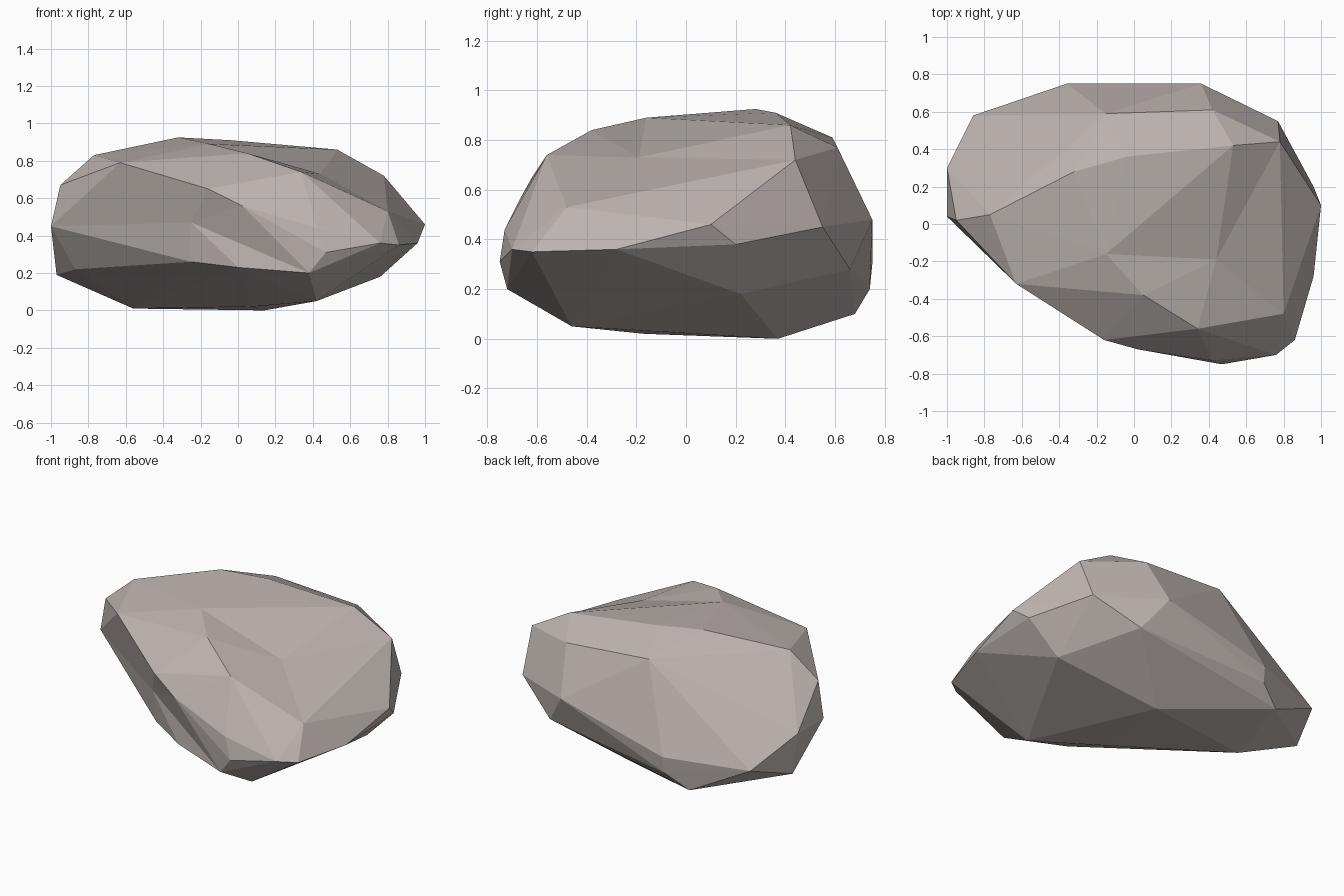
import bpy, bmesh
from mathutils import Vector

# corner points of the boulder, grouped by region
underside = [(.14, .37, 0), (-.56, .27, .01), (.07, -.17, .02), (.42, -.46, .05),
             (.76, .22, .18), (-.5, .68, .1), (-.7, .22, .1)]
front = [(.38, -.72, .2), (0, -.6, .23), (-.25, -.47, .26), (-.87, .12, .22),
         (.47, -.75, .31), (.76, -.7, .36), (.42, -.73, .44), (.02, -.67, .56),
         (-.16, -.62, .65), (-.57, -.27, .41)]
right = [(.86, -.62, .35), (.96, -.28, .36), (1, .1, .46), (.96, .2, .38),
         (.77, .55, .45), (.8, -.48, .53), (.78, .44, .72)]
back = [(.36, .75, .48), (-.36, .75, .3), (-.36, .74, .2), (.5, .66, .28),
        (-.86, .58, .28)]
left = [(-.97, .31, .19), (-1, .3, .45), (-1, .04, .45), (-.95, .02, .67)]
top = [(-.77, .05, .83), (-.63, -.32, .79), (-.32, .28, .925), (-.04, .36, .91),
       (.53, .42, .86), (-.15, .59, .81), (.42, .61, .77), (-.15, -.16, .89),
       (.05, -.38, .84), (.34, -.56, .74)]

# hollows: a point just outside the hull, then the shift that sinks it
hollows = [((.44, -.19, .82), (0, 0, -.09)),
           ((-.25, -.565, .47), (0, .06, 0))]

bm = bmesh.new()
for p in underside + front + right + back + left + top:
    bm.verts.new(p)
sunk = [(bm.verts.new(p), Vector(d)) for p, d in hollows]
bmesh.ops.convex_hull(bm, input=bm.verts[:])
for v, d in sunk:
    if v.link_faces:
        v.co += d
bmesh.ops.delete(bm, geom=[v for v in bm.verts if not v.link_faces], context='VERTS')
bmesh.ops.recalc_face_normals(bm, faces=bm.faces[:])

# faceted boulder
mesh = bpy.data.meshes.new("boulder")
bm.to_mesh(mesh)
bm.free()
boulder = bpy.data.objects.new("boulder", mesh)
bpy.context.collection.objects.link(boulder)
mat = bpy.data.materials.new("stone")
mat.diffuse_color = (.5, .45, .43, 1)
mesh.materials.append(mat)
